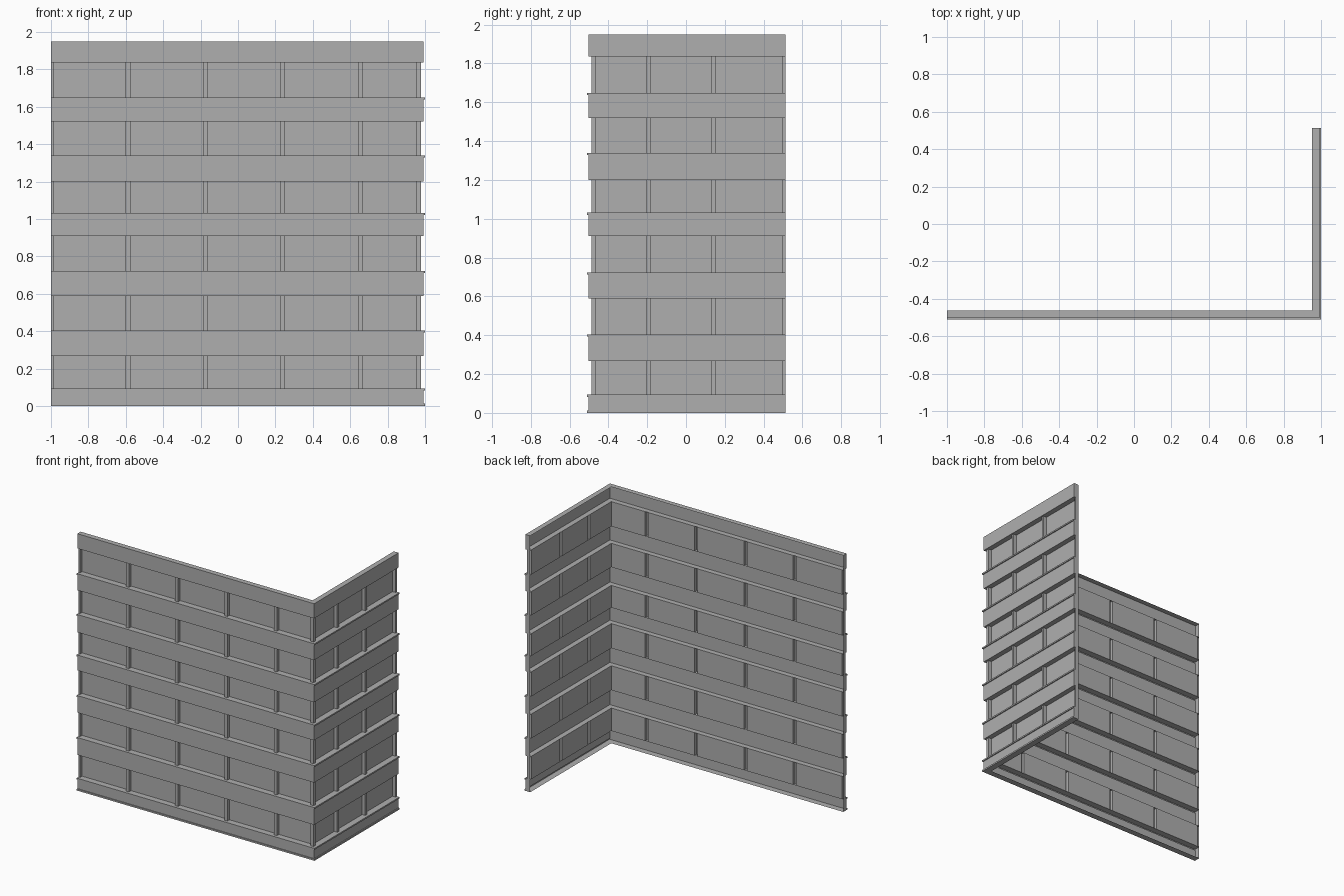
import bpy

if "Cube" in bpy.data.objects:
    bpy.data.objects.remove(bpy.data.objects["Cube"])

X0, Y1 = -1.0, 0.512      # open ends of the two walls
XI, YI = 0.952, -0.4625   # inner planes of the wall shell
D_STUD, D_BAND, D_LIP = 0.0255, 0.04, 0.0475   # projection from inner plane

grey = bpy.data.materials.new("dark_grey")
grey.diffuse_color = (0.43, 0.43, 0.43, 1)
grey.use_nodes = True
grey.node_tree.nodes["Principled BSDF"].inputs["Base Color"].default_value = grey.diffuse_color


def make(name, verts, faces):
    me = bpy.data.meshes.new(name)
    me.from_pydata(verts, [], faces)
    me.materials.append(grey)
    ob = bpy.data.objects.new(name, me)
    bpy.context.collection.objects.link(ob)


def grid_faces(cols, n):
    """Quads joining successive columns of n points."""
    return [(i * n + k, i * n + n + k, i * n + n + k + 1, i * n + k + 1)
            for i in range(cols - 1) for k in range(n - 1)]


def band(name, profile):
    """Sweep a (projection, z) profile round the corner; back stays open."""
    n = len(profile)
    verts = [(X0, YI - d, z) for d, z in profile]
    verts += [(XI + d, YI - d, z) for d, z in profile]
    verts += [(XI + d, Y1, z) for d, z in profile]
    ends = [tuple(range(n)), tuple(reversed(range(2 * n, 3 * n)))]
    make(name, verts, grid_faces(3, n) + ends)


# horizontal bands with a thin projecting lip on top
rows = [(0.0, 0.094), (0.268, 0.404), (0.589, 0.723), (0.91, 1.031),
        (1.2, 1.339), (1.52, 1.649), (1.837, 1.949)]
for i, (a, b) in enumerate(rows):
    lip = [(D_BAND, b - 0.011), (D_LIP, b - 0.011), (D_LIP, b), (0, b)]
    if i == 0:
        band("base_band", [(0, 0), (D_LIP, 0), (D_LIP, 0.012), (D_BAND, 0.012)] + lip)
    elif i == len(rows) - 1:
        band("top_band", [(0, a), (D_BAND, a), (D_BAND, b), (0, b)])
    else:
        band("band", [(0, a), (D_BAND, a)] + lip)

# plan outline of recessed panels and raised studs, front wall then side wall
xs, ys = XI + D_STUD, YI - D_STUD
plan = []
for x0, x1 in [(X0, -0.987)] + [(c - 0.0125, c + 0.0125)
                                for c in (-0.588, -0.175, 0.24, 0.656)]:
    plan += [(x0, YI), (x0, ys), (x1, ys), (x1, YI)]
plan += [(XI, YI), (XI, ys), (xs, ys), (xs, YI), (XI, YI)]   # corner stud
for y0, y1 in [(-0.204, -0.182), (0.132, 0.154), (0.497, Y1)]:
    plan += [(XI, y0), (xs, y0), (xs, y1), (XI, y1)]

# one course of panels and studs between each pair of bands
for (_, a), (b, _) in zip(rows, rows[1:]):
    verts = [(x, y, z) for x, y in plan for z in (a, b)]
    make("panel_course", verts, grid_faces(len(plan), 2))
